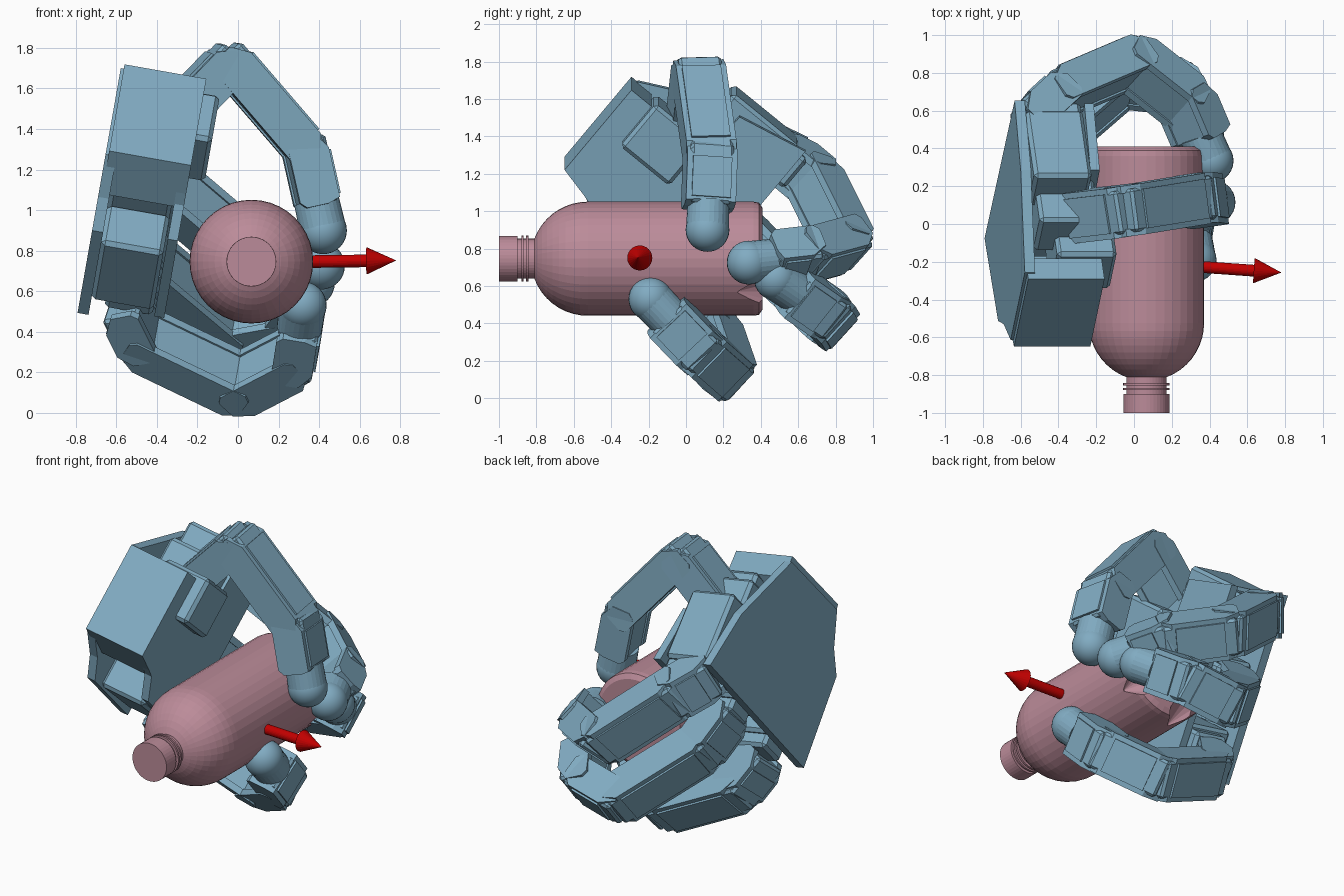
import bpy, bmesh, math
from mathutils import Vector as V, Matrix

if "Cube" in bpy.data.objects:
    bpy.data.objects.remove(bpy.data.objects["Cube"])

def mat(name, c):
    m = bpy.data.materials.new(name)
    m.diffuse_color = (*c, 1)
    m.use_nodes = True
    m.node_tree.nodes["Principled BSDF"].inputs["Base Color"].default_value = m.diffuse_color
    return m
BLUE = mat("blue_metal", (.22, .41, .54))
PINK = mat("pink_plastic", (.50, .26, .32))
RED = mat("red_paint", (.55, .0, .0))

def finish(bm, name, m, M=None, bevel=0):
    if bevel:
        bmesh.ops.bevel(bm, geom=bm.edges[:], offset=bevel, segments=1, affect='EDGES')
    if M:
        bm.transform(M)
    bmesh.ops.recalc_face_normals(bm, faces=bm.faces[:])
    me = bpy.data.meshes.new(name)
    bm.to_mesh(me)
    bm.free()
    me.materials.append(m)
    ob = bpy.data.objects.new(name, me)
    bpy.context.collection.objects.link(ob)
    return ob

def frame(x, y, z, o):
    M = Matrix((x, y, z)).transposed().to_4x4()
    M.translation = o
    return M

def prism(name, pts, w0, w1, M, bevel=0):
    bm = bmesh.new()
    f = bm.faces.new([bm.verts.new((a, b, w0)) for a, b in pts])
    r = bmesh.ops.extrude_face_region(bm, geom=[f])
    bmesh.ops.translate(bm, verts=[v for v in r["geom"] if isinstance(v, bmesh.types.BMVert)], vec=(0, 0, w1 - w0))
    return finish(bm, name, BLUE, M, bevel)

def box(name, u, v, w, M, bevel=0):
    return prism(name, [(u[0], v[0]), (u[1], v[0]), (u[1], v[1]), (u[0], v[1])], *w, M, bevel)

def rod(name, a, b, r0, r1, m, n=24):
    a, b = V(a), V(b)
    bm = bmesh.new()
    bmesh.ops.create_cone(bm, cap_ends=True, segments=n, radius1=r0, radius2=r1, depth=(b - a).length)
    M = Matrix.Translation((a + b) / 2) @ (b - a).to_track_quat('Z', 'Y').to_matrix().to_4x4()
    return finish(bm, name, m, M)

# palm axes: U toward fingers, W across fingers, N out of the palm
N = V((.985, 0, -.174)).normalized()
W = V((.125, .636, .761))
W = (W - N * W.dot(N)).normalized()
U = W.cross(N)
PALM = frame(U, W, N, V((0, 0, 0)))

# palm shell
outline = [(-1.20, .49), (-1.20, 1.05), (-.70, 1.30), (-.30, 1.39), (-.28, .22), (-.88, .26), (-1.0, .38)]
prism("palm_back_plate", outline, -.865, -.81, PALM)
prism("palm_heel", [(-1.24, .483), (-1.24, 1.045), (-1.10, 1.045), (-.98, .80), (-.98, .42)], -.85, -.44, PALM)
prism("palm_front_plate", [(-1.2, .483), (-1.1, .95), (-.72, .95), (-.70, 1.30), (-.31, 1.38), (-.31, .26), (-.88, .29), (-1.0, .42)], -.49, -.44, PALM)
for i, v in enumerate((.39, .81, 1.24)):
    box(f"finger_motor_{i}", (-.80, -.34), (v - .13, v + .13), (-.81, -.50), PALM, .02)
    box(f"motor_collar_{i}", (-.36, -.26), (v - .10, v + .10), (-.74, -.50), PALM, .02)
box("thumb_motor", (-.98, -.66), (.95, 1.22), (-.78, -.46), PALM, .02)
box("thumb_mount", (-1.10, -.76), (.78, 1.08), (-.68, -.36), PALM, .02)

CENTRE = V((.066, .1, .8))

def link(name, a, b, lat, width=.27, thick=.20, ext=(.07, .07)):
    """One finger segment: a core, side cheeks, an outer cover and a hinge barrel."""
    a, b = V(a), V(b)
    x = (b - a).normalized()
    y = (lat - x * lat.dot(x)).normalized()
    z = x.cross(y)
    if z.dot((a + b) / 2 - CENTRE) < 0:
        y, z = -y, -z
    M, L, h = frame(x, y, z, a), (b - a).length, thick / 2
    box(name + "_core", (-ext[0] + .02, L + ext[1] - .03), (-width / 2 + .02, width / 2 - .02), (-h + .01, h), M, .015)
    for s in (-1, 1):
        c = s * (width / 2 - .02)
        prism(name + "_cheek", [(-ext[0], -h + .03), (-ext[0] + .03, -h), (L + ext[1] - .05, -h), (L + ext[1] - .02, -h + .03),
              (L + ext[1] - .02, h - .06), (L - .02, h), (.02, h), (-ext[0], h - .06)], c - .02, c + .02,
              frame(x, z, y, a))
    box(name + "_cover", (.03, L - .04), (-width / 2 + .03, width / 2 - .03), (h - .05, h + .012), M)

def finger(name, pts, lat):
    pts = [V(p) for p in pts]
    parts = ("base", "proximal", "medial")
    for part, a, b in zip(parts[-(len(pts) - 2):], pts, pts[1:]):
        link(f"{name}_{part}", a, b, lat)
    a, tip = pts[-2], pts[-1]
    d = (tip - a).normalized()
    end = tip - d * .12
    link(name + "_distal", a, end, lat, ext=(.07, .02))
    # rounded fingertip
    rod(name + "_tip_stem", end - d * .03, tip, .112, .115, BLUE, 28)
    bm = bmesh.new()
    bmesh.ops.create_uvsphere(bm, u_segments=28, v_segments=16, radius=.117)
    ob = finish(bm, name + "_tip", BLUE, Matrix.Translation(tip))
    for p in ob.data.polygons:
        p.use_smooth = True

finger("upper_finger", [(-.53, .57, 1.26), (-.40, .69, 1.16), (.0, .86, .82), (.28, .64, .76), (.41, .335, .725)], W * .91 + N * .41)
finger("middle_finger", [(-.48, .30, .88), (-.42, .45, .72), (-.05, .77, .41), (.22, .74, .46), (.36, .48, .64)], W)
finger("lower_finger", [(-.54, .04, .50), (-.47, .14, .36), (.01, .22, .13), (.28, .06, .27), (.32, -.19, .53)], W)
finger("thumb", [(-.30, .04, 1.46), (-.04, .07, 1.73), (.33, .13, 1.30), (.42, .115, .90)], V((-.15, .98, .05)))

# bottle: turned profile along y
R, SEG = .305, 40
prof = [(-1, 0), (-1, .122), (-.90, .122), (-.90, .107), (-.88, .107), (-.88, .123), (-.868, .123), (-.868, .107),
        (-.855, .107), (-.855, .123), (-.843, .123), (-.843, .107), (-.81, .107)]
prof += [(-.525 - R * math.cos(t), R * math.sin(t)) for t in [.37 + i * (math.pi / 2 - .37) / 9 for i in range(10)]]
prof += [(.36, R), (.39, .30), (.41, .27), (.41, 0)]
bm = bmesh.new()
vs = [bm.verts.new((.066 + r, y, .746)) for y, r in prof]
es = [bm.edges.new(p) for p in zip(vs, vs[1:])]
bmesh.ops.spin(bm, geom=vs + es, cent=(.066, 0, .746), axis=(0, 1, 0), angle=2 * math.pi, steps=SEG, use_duplicate=False)
bmesh.ops.remove_doubles(bm, verts=bm.verts[:], dist=1e-4)
bottle = finish(bm, "bottle", PINK)

# five notches cut in the bottle base
for k in range(5):
    t = math.radians(36 + 72 * k)
    d = V((math.cos(t), 0, math.sin(t)))
    o = V((.066, 0, .746)) + d * .30
    cut = rod("base_notch_cutter", o + V((0, .27, 0)), o + V((0, .44, 0)) , 0.001, .115, PINK, 16)
    cut.hide_render = True
    cut.hide_viewport = True
    m = bottle.modifiers.new("notch", 'BOOLEAN')
    m.operation, m.object, m.solver = 'DIFFERENCE', cut, 'EXACT'

# direction arrow
rod("arrow_shaft", (.35, -.227, .746), (.66, -.249, .75), .031, .031, RED)
rod("arrow_head", (.635, -.247, .75), (.78, -.257, .752), .067, 0, RED)
